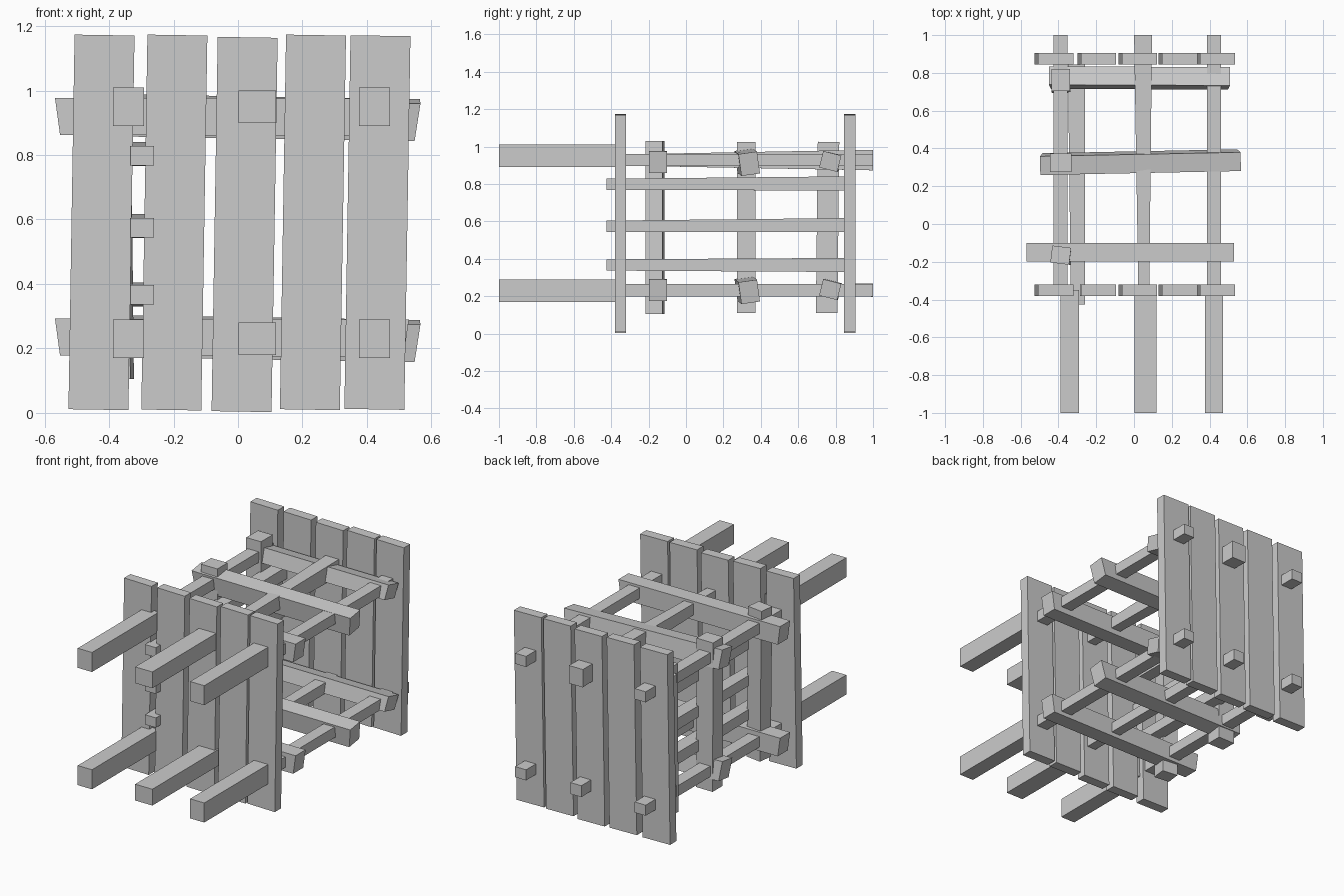
import bpy
from math import radians, cos, sin
from mathutils import Vector

if "Cube" in bpy.data.objects:
    bpy.data.objects.remove(bpy.data.objects["Cube"])

FACES = [(0, 3, 2, 1), (4, 5, 6, 7), (0, 1, 5, 4), (1, 2, 6, 5), (2, 3, 7, 6), (3, 0, 4, 7)]


def beam(name, p0, p1, s0, s1=None, roll=0, up=(0, 0, 1), flare=0):
    """Squared timber from p0 to p1; (width, height) at each end, rolled about its axis."""
    p0, p1, up = Vector(p0), Vector(p1), Vector(up)
    d = (p1 - p0).normalized()
    side = d.cross(up).normalized()
    top = side.cross(d)
    r = radians(roll)
    side, top = side * cos(r) + top * sin(r), top * cos(r) - side * sin(r)
    verts = []
    for p, (w, h), e in ((p0, s0, -1), (p1, s1 or s0, 1)):
        for a, b in ((-1, -1), (1, -1), (1, 1), (-1, 1)):
            verts.append(p + side * a * w / 2 + top * b * h / 2 + d * e * b * flare)
    me = bpy.data.meshes.new(name)
    me.from_pydata(verts, [], FACES)
    me.update()
    ob = bpy.data.objects.new(name, me)
    bpy.context.collection.objects.link(ob)
    return ob


# Leaning plank walls, front and back
planks = [(-0.433, 0.01, 1.172), (-0.207, 0.009, 1.172), (0.011, 0.004, 1.165),
          (0.223, 0.01, 1.172), (0.423, 0.011, 1.17)]
for wall, y in (("front", -0.35), ("back", 0.875)):
    for x, z0, z1 in planks:
        beam(wall + "_plank", (x, y, z0), (x + 0.019, y, z1), (0.186, 0.061), up=(0, 1, 0))

# Heavy front shafts and the lighter rails behind them, on two levels
for level, z in (("lower", 0.23), ("upper", 0.95)):
    for x, w, h in ((-0.34, 0.097, 0.12), (0.06, 0.117, 0.1), (0.423, 0.096, 0.12)):
        beam(level + "_shaft", (x, -1, z), (x, -0.35, z), (w, h))
    zr = z + (0.002 if level == "lower" else -0.022)
    for x in (-0.389, 0.423):
        beam(level + "_side_rail", (x, -0.35, zr), (x, 1, zr), (0.075, 0.065))
    end = (0.075, 0.07) if level == "lower" else (0.095, 0.11)
    beam(level + "_middle_rail", (0.052, -0.35, zr), (0.048, 1, zr), (0.058, 0.06), end)

# Cross beams running side to side
for level, z in (("lower", 0.235), ("upper", 0.92)):
    beam(level + "_cross_beam", (-0.56, -0.15, z), (0.522, -0.15, z - 0.003),
         (0.097, 0.115), flare=0.008)
    beam(level + "_cross_beam", (-0.49, 0.317, z + 0.005), (0.556, 0.338, z - 0.012),
         (0.1, 0.118), roll=-8, flare=0.008)
    beam(level + "_cross_beam", (-0.445, 0.775, z + 0.002), (0.503, 0.771, z),
         (0.1, 0.09), roll=14, flare=0.006)

# Uprights on the left side
for p0, p1, s, roll in (((-0.378, -0.165, 0.105), (-0.388, -0.165, 1.03), (0.1, 0.09), 7),
                        ((-0.385, 0.323, 0.11), (-0.388, 0.323, 1.025), (0.112, 0.098), 0),
                        ((-0.385, 0.752, 0.11), (-0.388, 0.762, 1.025), (0.1, 0.115), 0)):
    beam("upright", p0, p1, s, roll=roll, up=(0, 1, 0))

# Left side rungs
for z, z2 in ((0.367, 0.367), (0.574, 0.58), (0.798, 0.803)):
    beam("side_rung", (-0.297, -0.425, z), (-0.305, 0.845, z2), (0.074, 0.06), (0.09, 0.075))
